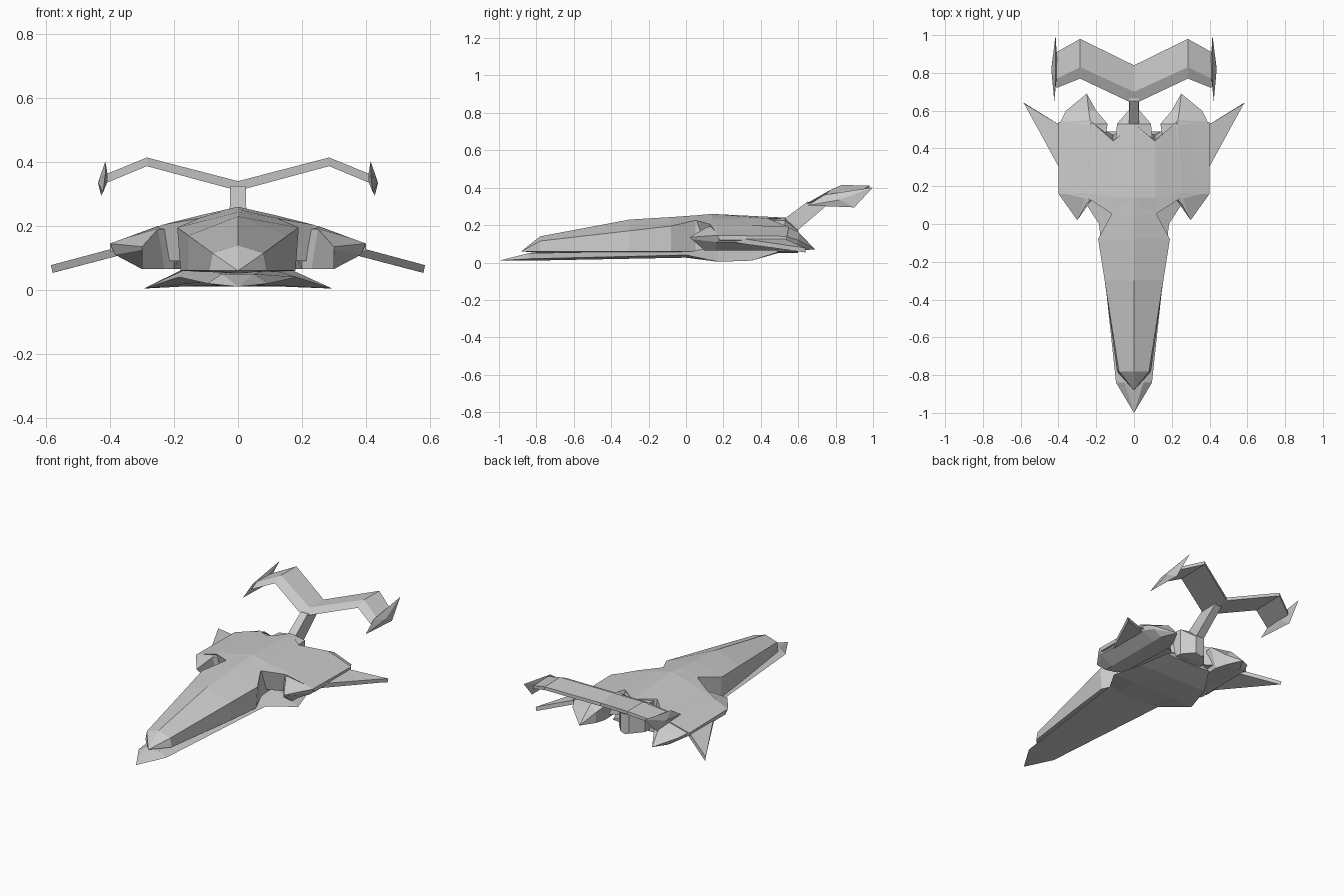
import bpy, bmesh


def loft(name, rings, mirror=False):
    """Skin equal-length closed rings, cap the ends, flat shaded."""
    bm = bmesh.new()
    vs = [[bm.verts.new(p) for p in r] for r in rings]
    n = len(rings[0])
    for a, b in zip(vs, vs[1:]):
        for i in range(n):
            j = (i + 1) % n
            bm.faces.new((a[i], a[j], b[j], b[i]))
    bm.faces.new(vs[0])
    bm.faces.new(vs[-1])
    bmesh.ops.remove_doubles(bm, verts=bm.verts, dist=1e-4)
    bmesh.ops.recalc_face_normals(bm, faces=bm.faces)
    me = bpy.data.meshes.new(name)
    bm.to_mesh(me)
    bm.free()
    ob = bpy.data.objects.new(name, me)
    bpy.context.collection.objects.link(ob)
    if mirror:
        m = ob.modifiers.new("mirror", 'MIRROR')
        m.use_mirror_merge = False
    return ob


def sym(y, half):
    """Full ring at y from half-profile points (x, z), top to bottom."""
    return [(x, y, z) for x, z in half] + [(-x, y, z) for x, z in reversed(half) if x > 0]


def span(stations):
    """Rings across x from (x, [(y, z)...]) stations, mirrored to the left."""
    full = [(-x, r) for x, r in reversed(stations) if x > 0] + stations
    return [[(x, y, z) for y, z in r] for x, r in full]


# Upper fuselage, nose to tail: y, ridge z, shoulder x/z, base x/z
hull = [(-.78, .14, .08, .115, .09, .06), (-.3, .23, .155, .17, .155, .06),
        (-.08, .243, .19, .195, .18, .06), (.05, .252, .12, .225, .12, .06),
        (.14, .26, .12, .228, .12, .06), (.53, .24, .09, .225, .09, .06),
        (.60, .19, .03, .17, .03, .06)]
rings = [sym(y, [(0, zr), (xs, zs), (xb, zb), (0, zb - .01)]) for y, zr, xs, zs, xb, zb in hull]
loft("fuselage", [[(0, -.88, .06)] * 6] + rings)

# Lower keel plate: y, chine x, chine z, inner x, inner bottom z, top z
keel = [(-.84, .095, .02, .05, .01, .05), (0, .185, .04, .10, .026, .065),
        (.17, .295, .004, .14, .012, .075), (.35, .24, .01, .14, .01, .08),
        (.49, .16, .055, .10, .05, .08)]
rings = [sym(y, [(0, zt), (xi, zt), (xc, zc), (xi, zb), (0, zb)])
         for y, xc, zc, xi, zb, zt in keel]
loft("keel_plate", [[(0, -1, .01)] * 8] + rings)

# Wide deck bridging the fuselage and the engine pods
loft("deck", span([
    (0, [(.05, .25), (.14, .26), (.53, .24), (.53, .09), (.10, .09)]),
    (.11, [(.05, .226), (.14, .235), (.44, .235), (.47, .09), (.10, .09)]),
    (.235, [(.13, .204), (.16, .204), (.55, .19), (.55, .09), (.15, .09)]),
    (.40, [(.17, .145), (.20, .145), (.54, .14), (.54, .12), (.18, .12)])]))

# Engine pods with pointed noses and swept tails
pod = [(.16, [(.20, .19), (.25, .2), (.40, .145), (.385, .11), (.30, .065), (.20, .065)]),
       (.53, [(.14, .19), (.23, .195), (.395, .14), (.38, .11), (.30, .065), (.18, .065)]),
       (.60, [(.20, .13), (.24, .165), (.36, .12), (.35, .10), (.30, .065), (.20, .065)])]
front = [(.25, .11, .19), (.30, .02, .135), (.30, .02, .135),
         (.30, .03, .125), (.30, .10, .065), (.23, .12, .065)]
loft("engine_pod", [front] + [[(x, y, z) for x, z in r] for y, r in pod]
     + [[(.25, .69, .07)] * 6], True)

# Drooping triangular side wings
loft("side_wing", [
    [(.37, .25, .135), (.37, .51, .135), (.37, .51, .108), (.37, .25, .108)],
    [(.575, .625, .08), (.585, .64, .077), (.58, .64, .053), (.57, .625, .056)]], True)

# Tail strut
loft("tail_strut", [
    [(s * .027, y, z) for s, y, z in ((-1, .50, .215), (1, .50, .215), (1, .60, .175), (-1, .60, .175))],
    [(s * .024, y, z) for s, y, z in ((-1, .65, .325), (1, .65, .325), (1, .77, .32), (-1, .77, .32))]])

# Gull-shaped tail wing
loft("tail_wing", span([
    (0, [(.635, .31), (.70, .34), (.84, .335), (.84, .315), (.70, .313)]),
    (.285, [(.77, .387), (.83, .414), (.98, .412), (.98, .392), (.83, .388)]),
    (.41, [(.72, .335), (.77, .363), (.91, .36), (.91, .34), (.77, .338)])]))

# Diamond end plates on the tail wing
rim = [(.422, .65, .305), (.415, .74, .362), (.415, 1.0, .402), (.428, .90, .295)]
loft("tail_end_plate", [[(.405, .82, .345)] * 4, rim, [(.438, .82, .335)] * 4], True)
